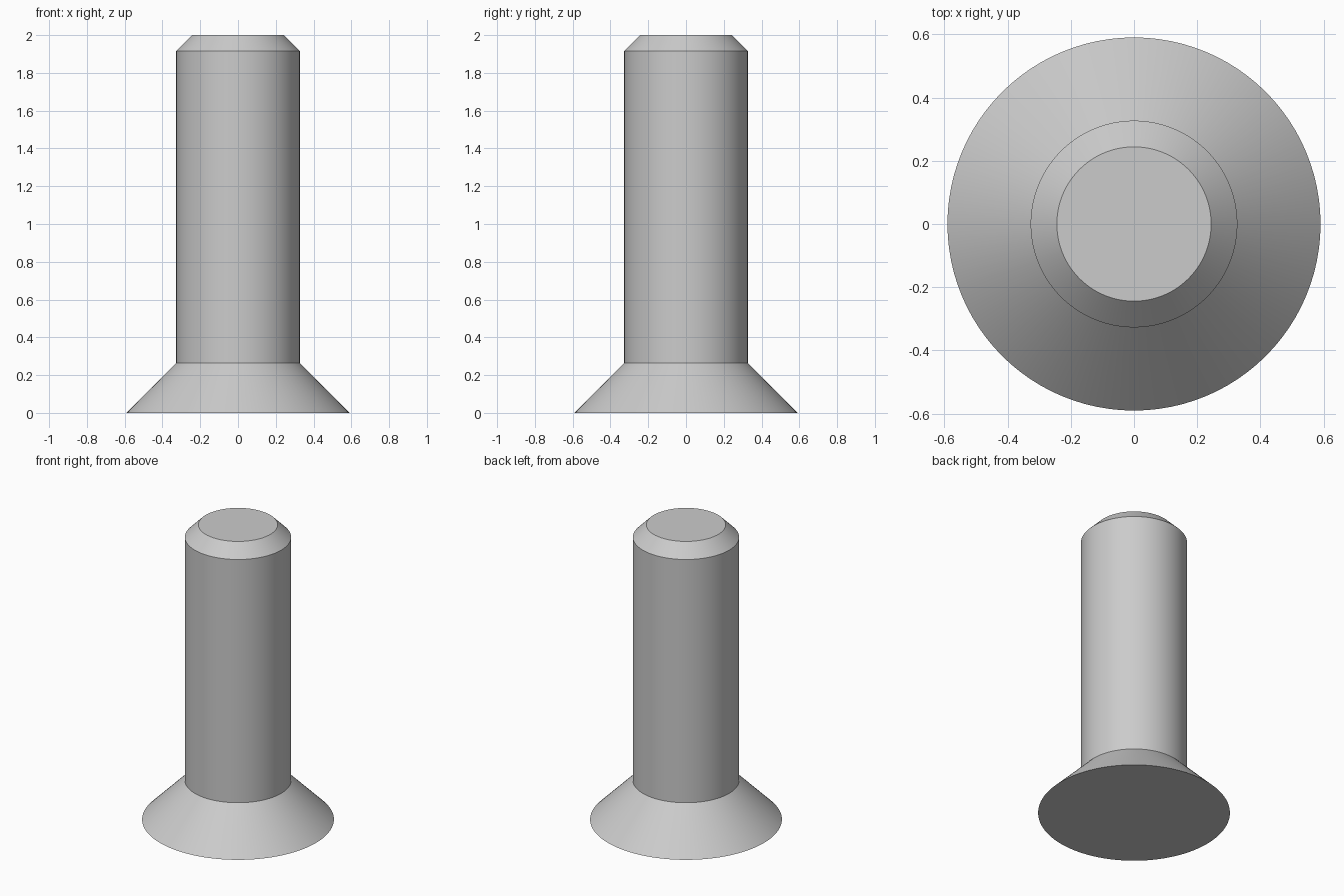
import bpy
import bmesh
import math

SEGMENTS = 96

# Remove the default cube
cube = bpy.data.objects.get("Cube")
if cube:
    bpy.data.objects.remove(cube, do_unlink=True)

# Plain grey metal
grey = (0.6, 0.6, 0.6, 1.0)
metal = bpy.data.materials.new("grey metal")
metal.use_nodes = True
metal.diffuse_color = grey
metal.node_tree.nodes["Principled BSDF"].inputs["Base Color"].default_value = grey

# Outline as (radius, height): flared head, straight shank, chamfered tip
profile = [(0.59, 0.0), (0.327, 0.265), (0.327, 1.916), (0.244, 2.0)]

# Turn the outline into rings of vertices
bm = bmesh.new()
rings = []
for radius, height in profile:
    angles = [math.tau * i / SEGMENTS for i in range(SEGMENTS)]
    rings.append([bm.verts.new((radius * math.cos(a), radius * math.sin(a), height))
                  for a in angles])

# Side walls
for low, high in zip(rings, rings[1:]):
    for i in range(SEGMENTS):
        j = (i + 1) % SEGMENTS
        bm.faces.new((low[i], low[j], high[j], high[i]))

# Flat underside and tip
bm.faces.new(rings[0][::-1])
bm.faces.new(rings[-1])

mesh = bpy.data.meshes.new("countersunk_pin")
bm.to_mesh(mesh)
bm.free()
mesh.materials.append(metal)
pin = bpy.data.objects.new("countersunk_pin", mesh)
bpy.context.collection.objects.link(pin)

# Smooth round walls with crisp rims
bpy.ops.object.select_all(action="DESELECT")
pin.select_set(True)
bpy.context.view_layer.objects.active = pin
bpy.ops.object.shade_smooth_by_angle(angle=math.radians(30))
